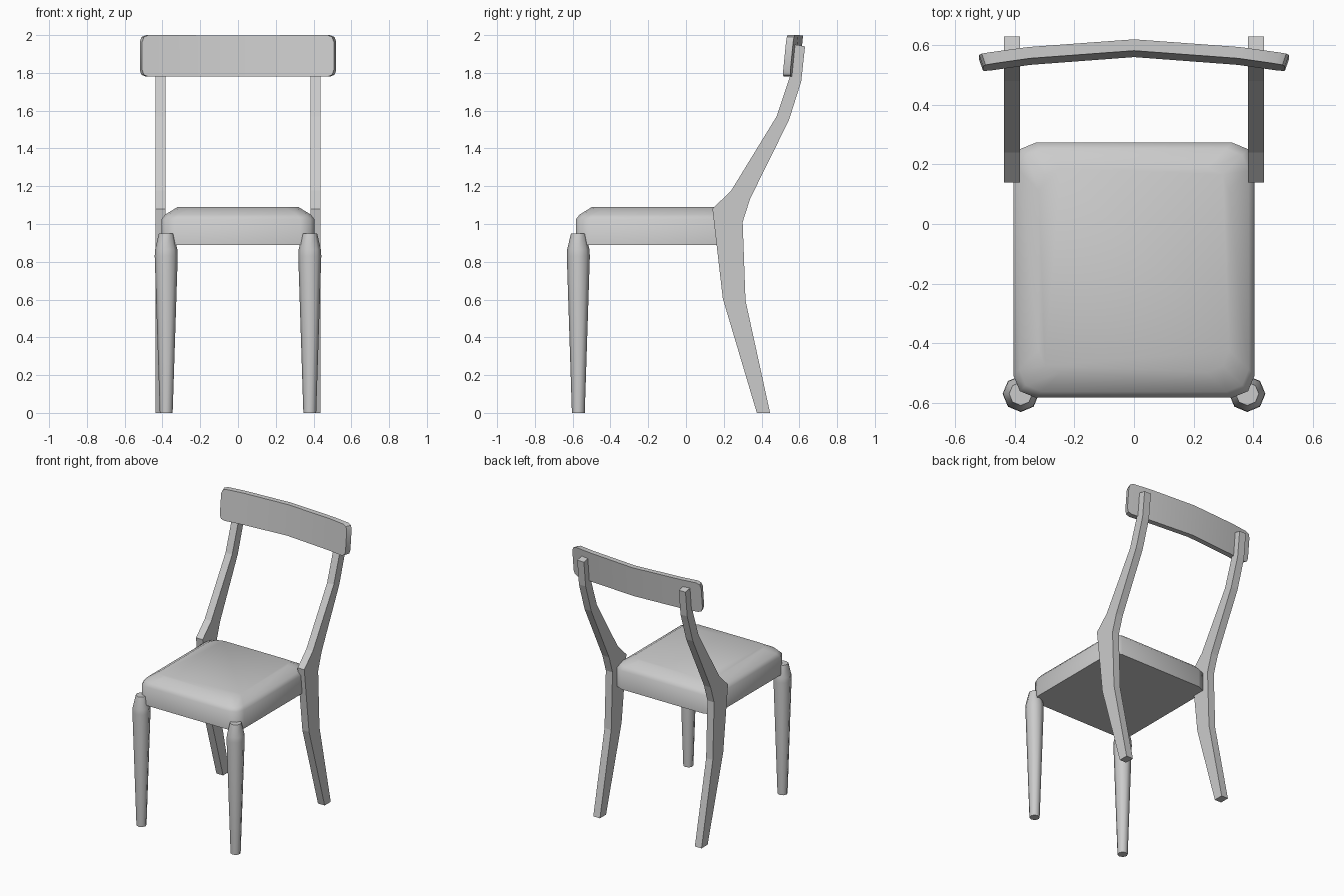
import bpy, bmesh, math

if "Cube" in bpy.data.objects:
    bpy.data.objects.remove(bpy.data.objects["Cube"])


def loft(name, rings, smooth=None):
    """Skin a stack of equal-sized point rings and cap both ends."""
    bm = bmesh.new()
    loops = [[bm.verts.new(p) for p in ring] for ring in rings]
    n = len(loops[0])
    for a, b in zip(loops, loops[1:]):
        for i in range(n):
            j = (i + 1) % n
            bm.faces.new((a[i], a[j], b[j], b[i]))
    bm.faces.new(loops[0])
    bm.faces.new(loops[-1])
    bmesh.ops.recalc_face_normals(bm, faces=bm.faces)
    mesh = bpy.data.meshes.new(name)
    bm.to_mesh(mesh)
    bm.free()
    if smooth:
        mesh.shade_smooth()
        mesh.set_sharp_from_angle(angle=math.radians(smooth))
    obj = bpy.data.objects.new(name, mesh)
    bpy.context.collection.objects.link(obj)
    return obj


def rounded_rect(hx, y0, y1, r, z, seg=2):
    pts = []
    corners = [(hx - r, y1 - r), (r - hx, y1 - r), (r - hx, y0 + r), (hx - r, y0 + r)]
    for q, (cx, cy) in enumerate(corners):
        for k in range(seg + 1):
            a = math.pi / 2 * (q + k / seg)
            pts.append((cx + r * math.cos(a), cy + r * math.sin(a), z))
    return pts


# Seat cushion: straight sides, softened top rim (z, inset)
seat_levels = [(0.89, 0), (1.025, 0), (1.05, 0.02), (1.09, 0.085)]
loft("seat", [rounded_rect(0.405 - d, -0.583 + d, 0.273 - d, 0.075, z)
              for z, d in seat_levels], smooth=60)

# Side profile of the rear leg and back post (y, z)
post_front = [(0.375, 0), (0.195, 0.605), (0.14, 1.08), (0.24, 1.178),
              (0.48, 1.57), (0.55, 1.78), (0.578, 1.95)]
post_back = [(0.63, 1.94), (0.61, 1.755), (0.545, 1.55), (0.34, 1.135),
             (0.30, 1.01), (0.315, 0.595), (0.445, 0)]

# Turned front leg (z, radius)
leg_levels = [(0, 0.034), (0.83, 0.061), (0.865, 0.059), (0.95, 0.039)]

for side, s in (("left", -1), ("right", 1)):
    loft(f"rear_leg_{side}", [[(s * x, y, z) for y, z in post_front + post_back]
                              for x in (0.383, 0.437)])
    loft(f"front_leg_{side}",
         [[(s * 0.38 + r * math.cos(i * math.pi / 4), -0.57 + r * math.sin(i * math.pi / 4), z)
           for i in range(8)] for z, r in leg_levels], smooth=50)

# Curved, slightly tilted top rail with rounded ends (x, front y, half height, fan-out)
half = [(0, 0.571, 0.108, 0), (0.35, 0.545, 0.11, 0.004), (0.475, 0.527, 0.11, 0.011),
        (0.498, 0.524, 0.1, 0.013), (0.507, 0.522, 0.075, 0.013)]
stations = [(-x, y, h, -f) for x, y, h, f in half[:0:-1]] + half
sections = []
for x, y, h, f in stations:
    t = h * 0.1
    sections.append([(x, y - t, 1.89 - h), (x, y + t, 1.89 + h),
                     (x + f, y + t + 0.038, 1.89 + h), (x + f, y - t + 0.038, 1.89 - h)])
loft("back_rail", sections, smooth=40)
